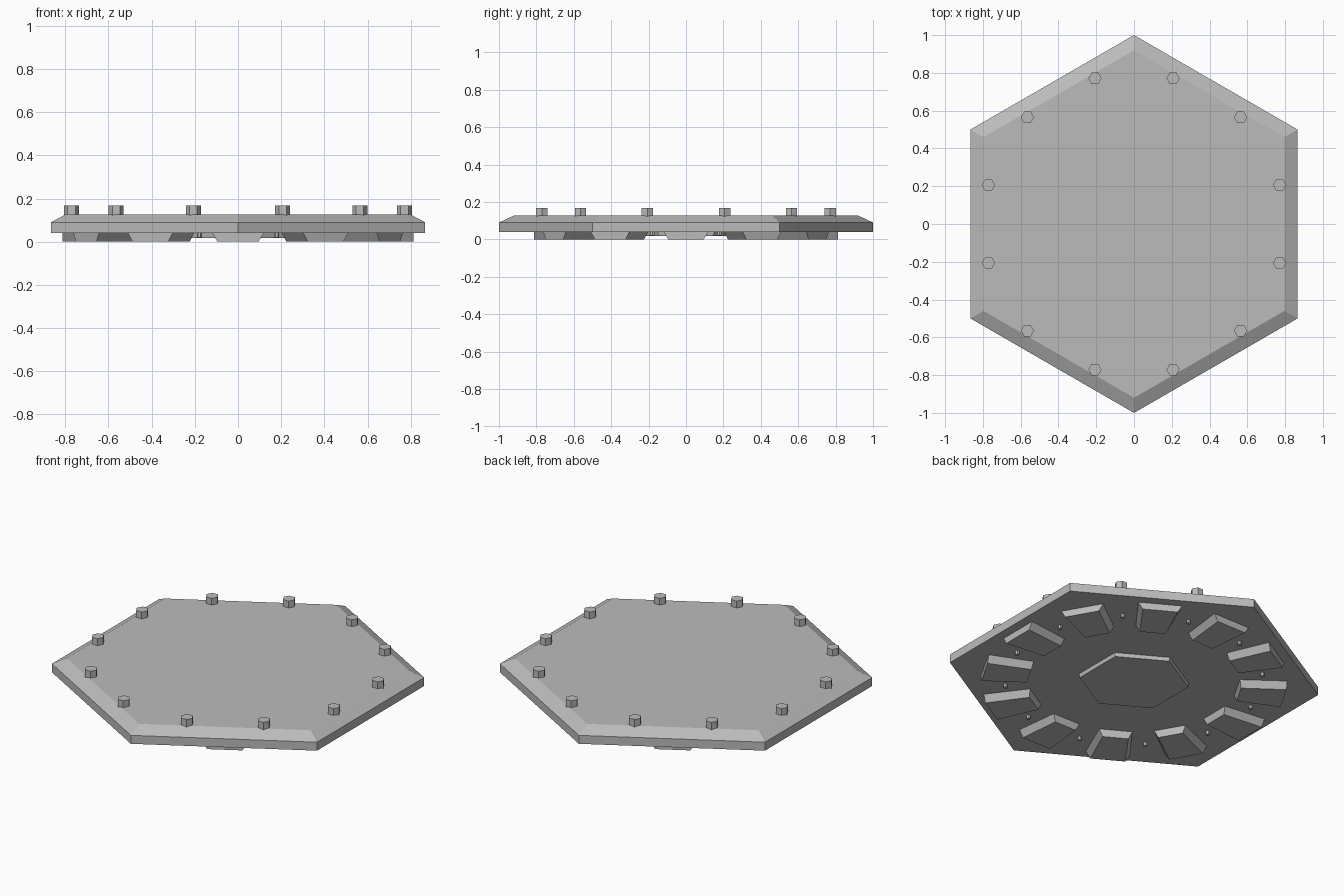
import bpy, bmesh, math
from mathutils import Matrix

if "Cube" in bpy.data.objects:
    bpy.data.objects.remove(bpy.data.objects["Cube"])

metal = bpy.data.materials.new("grey_metal")
metal.diffuse_color = (0.5, 0.5, 0.5, 1)
metal.use_nodes = True
metal.node_tree.nodes["Principled BSDF"].inputs["Base Color"].default_value = metal.diffuse_color


def ring(sides, radius, start):
    """Regular polygon outline."""
    return [(radius * math.cos(start + i * math.tau / sides),
             radius * math.sin(start + i * math.tau / sides)) for i in range(sides)]


def loft(name, sections, matrix=Matrix()):
    """Closed solid through a bottom-to-top list of (z, outline) sections."""
    bm = bmesh.new()
    loops = [[bm.verts.new((x, y, z)) for x, y in pts] for z, pts in sections]
    n = len(loops[0])
    bm.faces.new(loops[0][::-1])
    bm.faces.new(loops[-1])
    for lo, hi in zip(loops, loops[1:]):
        for i in range(n):
            j = (i + 1) % n
            bm.faces.new((lo[i], lo[j], hi[j], hi[i]))
    bmesh.ops.recalc_face_normals(bm, faces=bm.faces)
    mesh = bpy.data.meshes.new(name)
    bm.to_mesh(mesh)
    bm.free()
    mesh.materials.append(metal)
    obj = bpy.data.objects.new(name, mesh)
    bpy.context.collection.objects.link(obj)
    obj.matrix_world = matrix
    return obj


def wedge(inner, outer, w_in, w_out):
    """Block outline pointing along +x, wider at its outer end."""
    return [(inner, -w_in), (outer, -w_out), (outer, w_out), (inner, w_in)]


POINT_UP = math.pi / 2

# Hexagonal plate with a chamfered upper rim
loft("hex_plate", [(0.04, ring(6, 1.0, POINT_UP)),
                   (0.09, ring(6, 1.0, POINT_UP)),
                   (0.127, ring(6, 0.92, POINT_UP))])

# Raised hexagon under the middle
loft("centre_pad", [(0.018, ring(6, 0.295, POINT_UP)),
                    (0.045, ring(6, 0.30, POINT_UP))])

for k in range(12):
    # Tapered foot blocks around the underside
    loft(f"foot_block_{k + 1}",
         [(0.0, wedge(0.57, 0.812, 0.07, 0.095)),
          (0.041, wedge(0.56, 0.812, 0.09, 0.12))],
         Matrix.Rotation(k * math.tau / 12, 4, 'Z'))

    # Bolt heads on top and small bolt ends below, between the blocks
    a = (k + 0.5) * math.tau / 12
    c, s = math.cos(a), math.sin(a)
    loft(f"bolt_head_{k + 1}",
         [(0.10, ring(6, 0.035, 0)), (0.167, ring(6, 0.035, 0))],
         Matrix.Translation((0.798 * c, 0.798 * s, 0)))
    loft(f"bolt_end_{k + 1}",
         [(0.02, ring(6, 0.012, 0)), (0.05, ring(6, 0.012, 0))],
         Matrix.Translation((0.69 * c, 0.69 * s, 0)))
